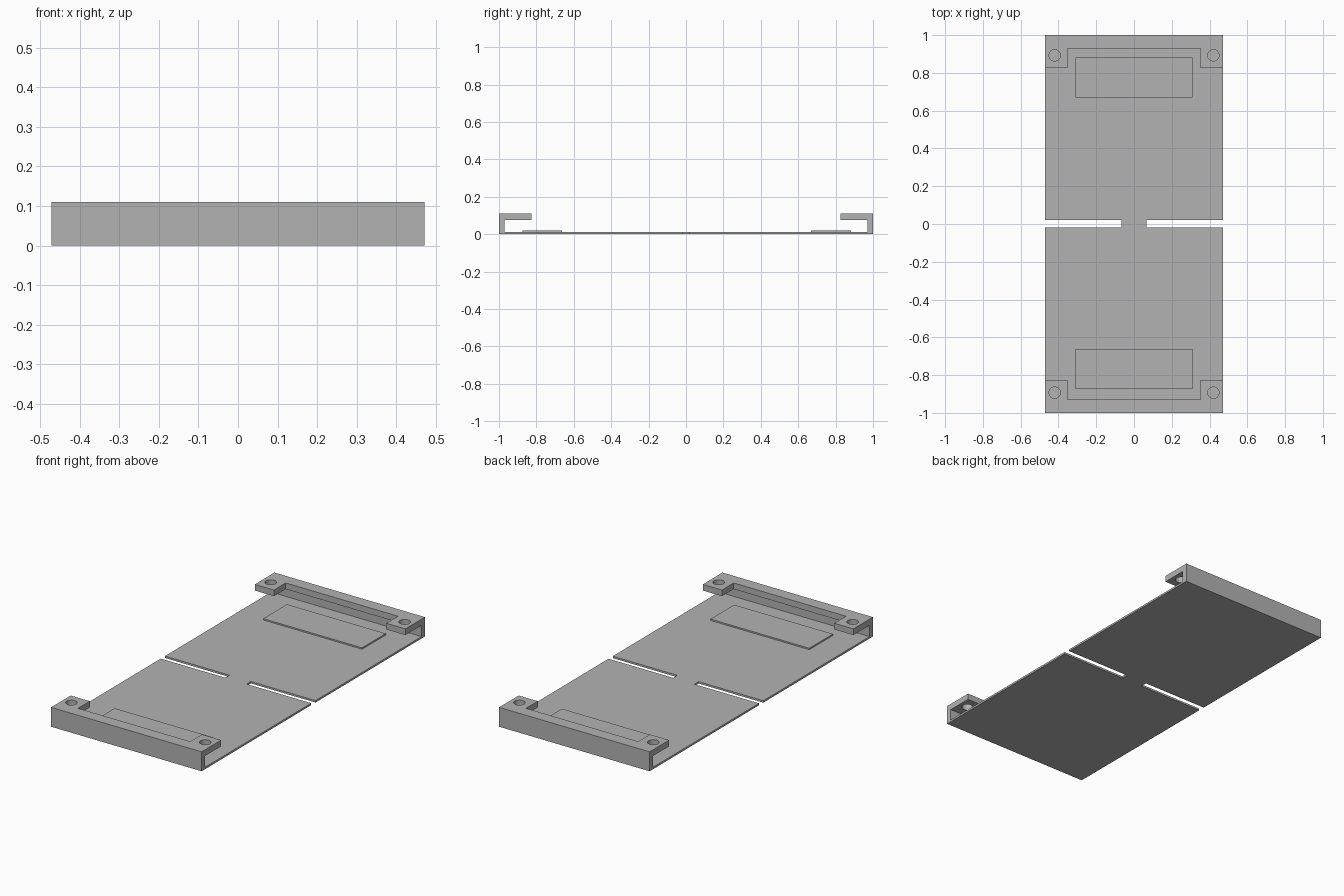
import bpy
import bmesh
import math
from mathutils import Matrix, Vector

cube = bpy.data.objects.get("Cube")
if cube:
    bpy.data.objects.remove(cube, do_unlink=True)

HALF_W, SHEET, LIP_LOW, TOP = 0.472, 0.011, 0.075, 0.11
WALL_Y, LIP_Y, STRIP_Y = 0.97, 0.825, 0.93

grey = bpy.data.materials.new("plain grey")
grey.use_nodes = True
grey.diffuse_color = (0.45, 0.45, 0.45, 1)
grey.node_tree.nodes["Principled BSDF"].inputs["Base Color"].default_value = grey.diffuse_color


def add_object(name, bm):
    bmesh.ops.recalc_face_normals(bm, faces=bm.faces)
    mesh = bpy.data.meshes.new(name)
    bm.to_mesh(mesh)
    bm.free()
    mesh.materials.append(grey)
    obj = bpy.data.objects.new(name, mesh)
    bpy.context.collection.objects.link(obj)
    return obj


def add_box(bm, low, high):
    low, high = Vector(low), Vector(high)
    place = Matrix.Translation((low + high) / 2) @ Matrix.Diagonal((*(high - low), 1))
    bmesh.ops.create_cube(bm, size=1, matrix=place)


# Tray: side profile with a hooked lip at each end, extruded across the width
half = [(WALL_Y, SHEET), (WALL_Y, LIP_LOW), (LIP_Y, LIP_LOW), (LIP_Y, TOP), (1, TOP), (1, 0)]
profile = half + [(-y, z) for y, z in reversed(half)]
bm = bmesh.new()
face = bm.faces.new([bm.verts.new((-HALF_W, y, z)) for y, z in profile])
side = bmesh.ops.extrude_face_region(bm, geom=[face])["geom"]
bmesh.ops.translate(bm, vec=(2 * HALF_W, 0, 0),
                    verts=[v for v in side if isinstance(v, bmesh.types.BMVert)])
tray = add_object("folding_tray", bm)

# Cutters: lip notches, screw holes and the fold slots
bm = bmesh.new()
for s in (-1, 1):
    ys = sorted((s * 0.7, s * STRIP_Y))
    add_box(bm, (-0.352, ys[0], 0.045), (0.352, ys[1], 0.2))
    xs = sorted((s * 0.067, s * 0.6))
    add_box(bm, (xs[0], -0.018, -0.05), (xs[1], 0.02, 0.04))
    for x in (-0.42, 0.42):
        bmesh.ops.create_cone(bm, cap_ends=True, segments=32, radius1=0.03, radius2=0.03,
                              depth=0.1, matrix=Matrix.Translation((x, s * 0.893, 0.095)))
cutter = add_object("tray_cutter", bm)
cutter.hide_render = True

cut = tray.modifiers.new("cutouts", "BOOLEAN")
cut.operation = "DIFFERENCE"
cut.solver = "EXACT"
cut.object = cutter
bpy.context.view_layer.objects.active = tray
tray.select_set(True)
bpy.ops.object.modifier_apply(modifier=cut.name)
bpy.data.objects.remove(cutter, do_unlink=True)
bpy.ops.object.shade_smooth_by_angle(angle=math.radians(30))

# Raised pads on the sheet
for name, y in (("front_pad", -0.768), ("back_pad", 0.775)):
    bm = bmesh.new()
    add_box(bm, (-0.31, y - 0.106, SHEET - 0.004), (0.31, y + 0.106, 0.019))
    add_object(name, bm)
